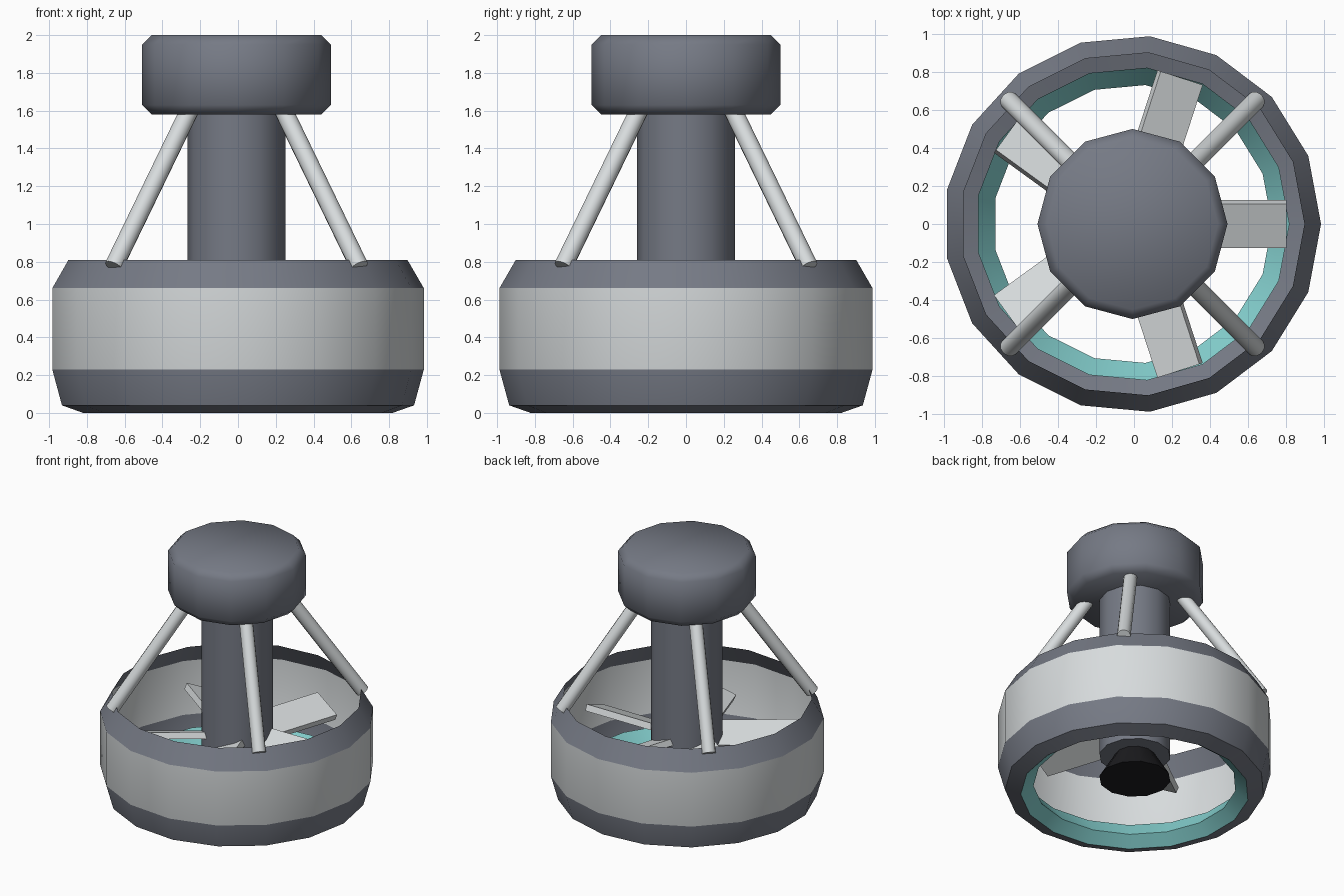
import bpy, bmesh, math
from mathutils import Matrix, Vector

AXIS_X = -0.008  # the odd-sided ring puts the axis slightly off centre

cube = bpy.data.objects.get("Cube")
if cube:
    bpy.data.objects.remove(cube, do_unlink=True)


def make_material(name, rgb):
    mat = bpy.data.materials.new(name)
    mat.use_nodes = True
    mat.diffuse_color = (*rgb, 1)
    mat.node_tree.nodes["Principled BSDF"].inputs["Base Color"].default_value = (*rgb, 1)
    return mat


DARK = make_material("dark grey", (0.18, 0.195, 0.235))
LIGHT = make_material("light grey", (0.68, 0.71, 0.72))
TEAL = make_material("teal", (0.24, 0.65, 0.64))
BLACK = make_material("black", (0.012, 0.012, 0.014))


def finish(bm, name, mats, angle=None):
    mesh = bpy.data.meshes.new(name)
    bm.to_mesh(mesh)
    bm.free()
    for mat in mats:
        mesh.materials.append(mat)
    obj = bpy.data.objects.new(name, mesh)
    bpy.context.collection.objects.link(obj)
    if angle:
        bpy.ops.object.select_all(action="DESELECT")
        obj.select_set(True)
        bpy.context.view_layer.objects.active = obj
        bpy.ops.object.shade_smooth_by_angle(angle=math.radians(angle))
    return obj


def lathe(name, profile, sides, mats, bands=None, caps=False, angle=32):
    """Revolve (radius, z) points, listed bottom to top, about the axis."""
    bm = bmesh.new()
    rings = []
    for r, z in profile:
        turns = [math.tau * i / sides for i in range(sides)]
        rings.append([bm.verts.new((AXIS_X + r * math.cos(a), r * math.sin(a), z)) for a in turns])
    for k, (low, high) in enumerate(zip(rings, rings[1:])):
        for i in range(sides):
            j = (i + 1) % sides
            face = bm.faces.new((low[i], low[j], high[j], high[i]))
            face.material_index = bands[k] if bands else 0
    if caps:
        bm.faces.new(rings[0][::-1])
        bm.faces.new(rings[-1])
    return finish(bm, name, mats, angle)


# Open duct: thin wall with dark lips and a light middle band
lathe("duct_shell",
      [(0.826, 0), (0.94, 0.04), (0.992, 0.23), (0.992, 0.66), (0.905, 0.81)],
      17, [DARK, LIGHT], bands=[0, 0, 1, 0], angle=24)

# Teal ring pinching the lower opening, facing the axis
lathe("inner_ring", [(0.826, 0.2), (0.734, 0.07), (0.826, 0)], 17, [TEAL], angle=24)

# Centre column, top housing and nozzle
lathe("column", [(0.26, 0.3), (0.26, 1.6)], 12, [DARK], caps=True)
lathe("top_housing", [(0.45, 1.58), (0.5, 1.63), (0.5, 1.95), (0.45, 2)],
      12, [DARK], caps=True, angle=50)
lathe("nozzle", [(0.26, 0.11), (0.14, 0.31)], 12, [BLACK], caps=True)

# Five pitched fan blades
for n in range(5):
    bm = bmesh.new()
    bmesh.ops.create_cube(bm, size=1, matrix=Matrix.Diagonal((0.66, 0.25, 0.05, 1)))
    place = (Matrix.Translation((AXIS_X, 0, 0.5))
             @ Matrix.Rotation(math.tau * n / 5, 4, "Z")
             @ Matrix.Translation((0.48, 0, 0))
             @ Matrix.Rotation(math.radians(22), 4, "X"))
    bm.transform(place)
    finish(bm, f"fan_blade_{n + 1}", [LIGHT])

# Four diagonal struts from the duct rim up to the housing
for side, sx in (("left", 1), ("right", -1)):
    for end, sy in (("front", -1), ("back", 1)):
        foot = Vector((AXIS_X + sx * 0.65, sy * 0.65, 0.775))
        head = Vector((AXIS_X + sx * 0.23, sy * 0.23, 1.64))
        run = head - foot
        bm = bmesh.new()
        bmesh.ops.create_cone(bm, cap_ends=True, segments=12, radius1=0.05,
                              radius2=0.05, depth=run.length)
        bm.transform(Matrix.Translation((foot + head) / 2)
                     @ run.to_track_quat("Z", "Y").to_matrix().to_4x4())
        finish(bm, f"{end}_{side}_strut", [LIGHT], 32)
